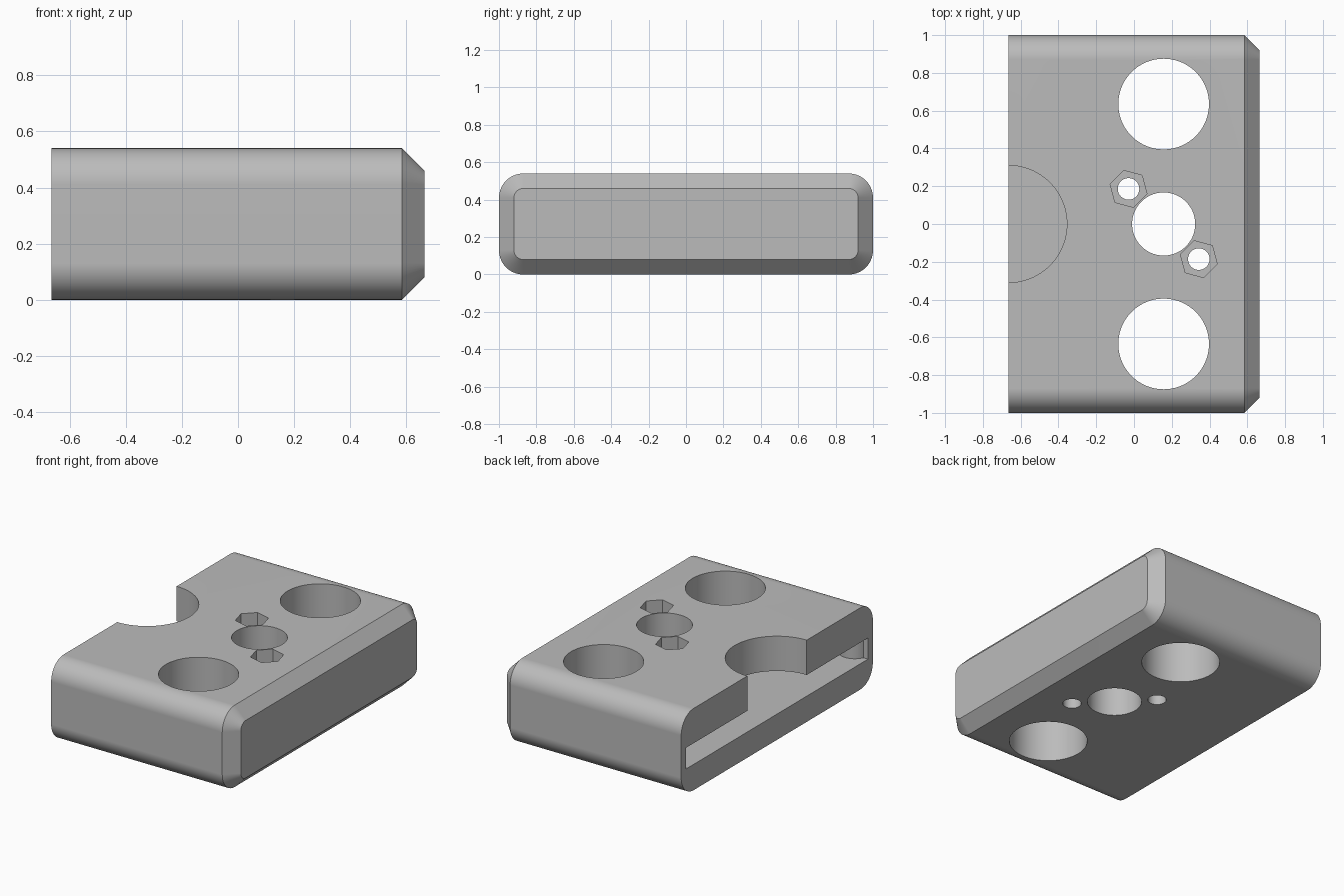
import bpy, bmesh, math
from mathutils import Matrix

cube = bpy.data.objects.get("Cube")
if cube:
    bpy.data.objects.remove(cube, do_unlink=True)

HEIGHT, X_END, CHAMFER, CORNER = 0.54, 0.665, 0.08, 0.13
SLOT_LOW, SLOT_HIGH, SLOT_BACK = 0.17, 0.31, -0.14

grey = bpy.data.materials.new("plain grey")
grey.use_nodes = True
colour = (0.5, 0.5, 0.5, 1)
grey.diffuse_color = colour
grey.node_tree.nodes["Principled BSDF"].inputs["Base Color"].default_value = colour


def finish(name, bm):
    bmesh.ops.recalc_face_normals(bm, faces=bm.faces)
    mesh = bpy.data.meshes.new(name)
    bm.to_mesh(mesh)
    bm.free()
    mesh.materials.append(grey)
    obj = bpy.data.objects.new(name, mesh)
    bpy.context.collection.objects.link(obj)
    return obj


def cylinder(name, x, y, radius, low, high, sides=96, turn=0.0):
    bm = bmesh.new()
    place = Matrix.Translation((x, y, (low + high) / 2)) @ Matrix.Rotation(turn, 4, 'Z')
    bmesh.ops.create_cone(bm, cap_ends=True, segments=sides, radius1=radius,
                          radius2=radius, depth=high - low, matrix=place)
    return finish(name, bm)


def box(name, x0, x1, half_y, low, high):
    bm = bmesh.new()
    place = Matrix.Translation(((x0 + x1) / 2, 0, (low + high) / 2))
    size = Matrix.Diagonal((x1 - x0, 2 * half_y, high - low, 1))
    bmesh.ops.create_cube(bm, size=1, matrix=place @ size)
    return finish(name, bm)


def rounded_loop(bm, x, inset, steps=14):
    """Rounded rectangle across the block at a given x."""
    radius = CORNER - inset
    y = 1 - CORNER
    z = HEIGHT / 2 - CORNER
    verts = []
    for quarter, (sy, sz) in enumerate(((1, 1), (-1, 1), (-1, -1), (1, -1))):
        for i in range(steps + 1):
            a = (quarter + i / steps) * math.pi / 2
            verts.append(bm.verts.new((x, sy * y + radius * math.cos(a),
                                       HEIGHT / 2 + sz * z + radius * math.sin(a))))
    return verts


# Block with rounded long edges and one chamfered end
bm = bmesh.new()
loops = [rounded_loop(bm, -X_END, 0), rounded_loop(bm, X_END - CHAMFER, 0),
         rounded_loop(bm, X_END, CHAMFER)]
for a, b in zip(loops, loops[1:]):
    for i in range(len(a)):
        j = (i + 1) % len(a)
        bm.faces.new((a[i], a[j], b[j], b[i]))
bm.faces.new(loops[0])
bm.faces.new(loops[-1])
block = finish("holder_block", bm)


def boolean(target, tool, operation='DIFFERENCE'):
    mod = target.modifiers.new(tool.name, 'BOOLEAN')
    mod.operation = operation
    mod.solver = 'EXACT'
    mod.object = tool
    bpy.context.view_layer.objects.active = target
    bpy.ops.object.modifier_apply(modifier=mod.name)
    bpy.data.objects.remove(tool, do_unlink=True)


# Card slot in the open end, with a rounded catch on each side wall
slot = box("slot_cutter", -X_END - 0.1, SLOT_BACK, 0.95, SLOT_LOW, SLOT_HIGH)
for side in (-1, 1):
    boolean(slot, cylinder("catch", -0.54, side * 0.99, 0.1, 0, HEIGHT, 48))
boolean(block, slot)

# Thumb notch above the slot floor
boolean(block, cylinder("notch_cutter", -X_END, 0, 0.31, SLOT_LOW, 1))

# Three through holes
for y, radius in ((-0.635, 0.24), (0, 0.167), (0.635, 0.24)):
    boolean(block, cylinder("hole_cutter", 0.157, y, radius, -1, 1))

# Screw holes with hexagonal nut pockets
for side in (-1, 1):
    x, y = 0.157 + side * 0.186, -side * 0.186
    boolean(block, cylinder("screw_cutter", x, y, 0.057, -1, 1, 48))
    boolean(block, cylinder("nut_cutter", x, y, 0.101, 0.34, 1, 6, math.radians(15)))

# Smooth round walls, sharp rims
bpy.ops.object.select_all(action='DESELECT')
block.select_set(True)
bpy.context.view_layer.objects.active = block
bpy.ops.object.shade_smooth_by_angle(angle=math.radians(30))
weighted = block.modifiers.new("even_shading", 'WEIGHTED_NORMAL')
weighted.keep_sharp = True
